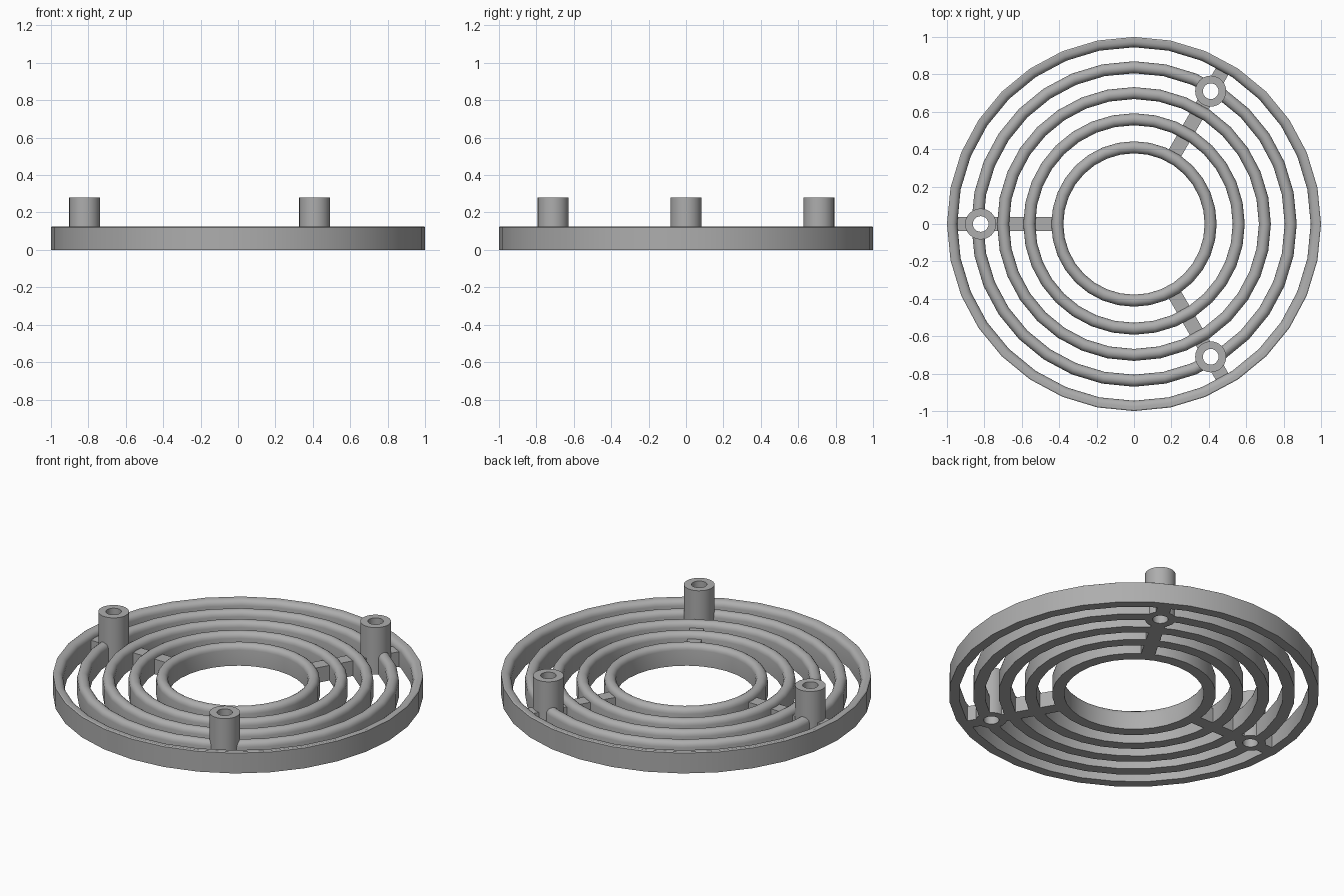
import bpy, bmesh, math
from mathutils import Matrix

if "Cube" in bpy.data.objects:
    bpy.data.objects.remove(bpy.data.objects["Cube"])

HEIGHT = 0.125
POST_RADIUS = 0.82
ANGLES = {"left_rear": 60, "right": 180, "left_front": 300}

grey = bpy.data.materials.new("plain grey")
grey.use_nodes = True
colour = (0.42, 0.42, 0.42, 1)
grey.diffuse_color = colour
grey.node_tree.nodes["Principled BSDF"].inputs["Base Color"].default_value = colour


def finish(name, bm):
    bmesh.ops.recalc_face_normals(bm, faces=bm.faces)
    mesh = bpy.data.meshes.new(name)
    bm.to_mesh(mesh)
    bm.free()
    mesh.materials.append(grey)
    obj = bpy.data.objects.new(name, mesh)
    bpy.context.collection.objects.link(obj)
    return obj


def revolve(name, profile, sides, centre=(0, 0, 0)):
    """Spin a closed (radius, z) profile into a ring of flat-sided segments."""
    bm = bmesh.new()
    loops = []
    for i in range(sides):
        a = math.tau * i / sides
        loops.append([bm.verts.new((centre[0] + r * math.cos(a),
                                    centre[1] + r * math.sin(a), z)) for r, z in profile])
    n = len(profile)
    for i in range(sides):
        one, two = loops[i], loops[(i + 1) % sides]
        for j in range(n):
            k = (j + 1) % n
            bm.faces.new((one[j], two[j], two[k], one[k]))
    return finish(name, bm)


def arc(r, z, radius, start, end, steps):
    angles = [math.radians(start + (end - start) * i / steps) for i in range(steps + 1)]
    return [(r + radius * math.cos(a), z + radius * math.sin(a)) for a in angles]


def post_centre(degrees):
    a = math.radians(degrees)
    return (POST_RADIUS * math.cos(a), POST_RADIUS * math.sin(a), 0)


# Concentric rings with half-round tops
parts = []
for name, mid in (("inner_ring", 0.41), ("second_ring", 0.56),
                  ("third_ring", 0.70), ("fourth_ring", 0.838)):
    w = 0.032
    profile = [(mid - w, 0), (mid + w, 0)] + arc(mid, HEIGHT - w, w, 0, 180, 8)
    parts.append(revolve(name, profile, 32))

# Outer rim: straight outside, rounded inside edge
rim = [(0.945, 0), (1, 0), (1, HEIGHT - 0.004), (0.994, HEIGHT)]
rim += arc(0.977, HEIGHT - 0.032, 0.032, 90, 180, 4)
parts.append(revolve("outer_rim", rim, 32))

# Radial spokes joining the rings
for side, degrees in ANGLES.items():
    bm = bmesh.new()
    bmesh.ops.create_cube(bm, size=1, matrix=Matrix.Rotation(math.radians(degrees), 4, "Z")
                          @ Matrix.Translation((0.685, 0, 0.045))
                          @ Matrix.Diagonal((0.55, 0.076, 0.09, 1)))
    parts.append(finish(side + "_spoke", bm))

# Screw holes through rings and spokes
bm = bmesh.new()
for degrees in ANGLES.values():
    bmesh.ops.create_cone(bm, cap_ends=True, segments=24, radius1=0.06, radius2=0.06, depth=1,
                          matrix=Matrix.Translation(post_centre(degrees)))
cutter = finish("hole_cutter", bm)
cutter.hide_render = True
for obj in parts:
    if obj.name == "fourth_ring" or obj.name.endswith("spoke"):
        mod = obj.modifiers.new("holes", "BOOLEAN")
        mod.object = cutter
        mod.solver = "EXACT"
        bpy.context.view_layer.objects.active = obj
        bpy.ops.object.modifier_apply(modifier=mod.name)
bpy.data.objects.remove(cutter)

# Hollow mounting posts
for side, degrees in ANGLES.items():
    tube = [(0.042, 0), (0.083, 0), (0.083, 0.28), (0.042, 0.28)]
    parts.append(revolve(side + "_post", tube, 24, post_centre(degrees)))

# Smooth shading with sharp edges kept
bpy.ops.object.select_all(action="DESELECT")
for obj in parts:
    obj.select_set(True)
bpy.context.view_layer.objects.active = parts[0]
bpy.ops.object.shade_smooth_by_angle(angle=math.radians(30))
